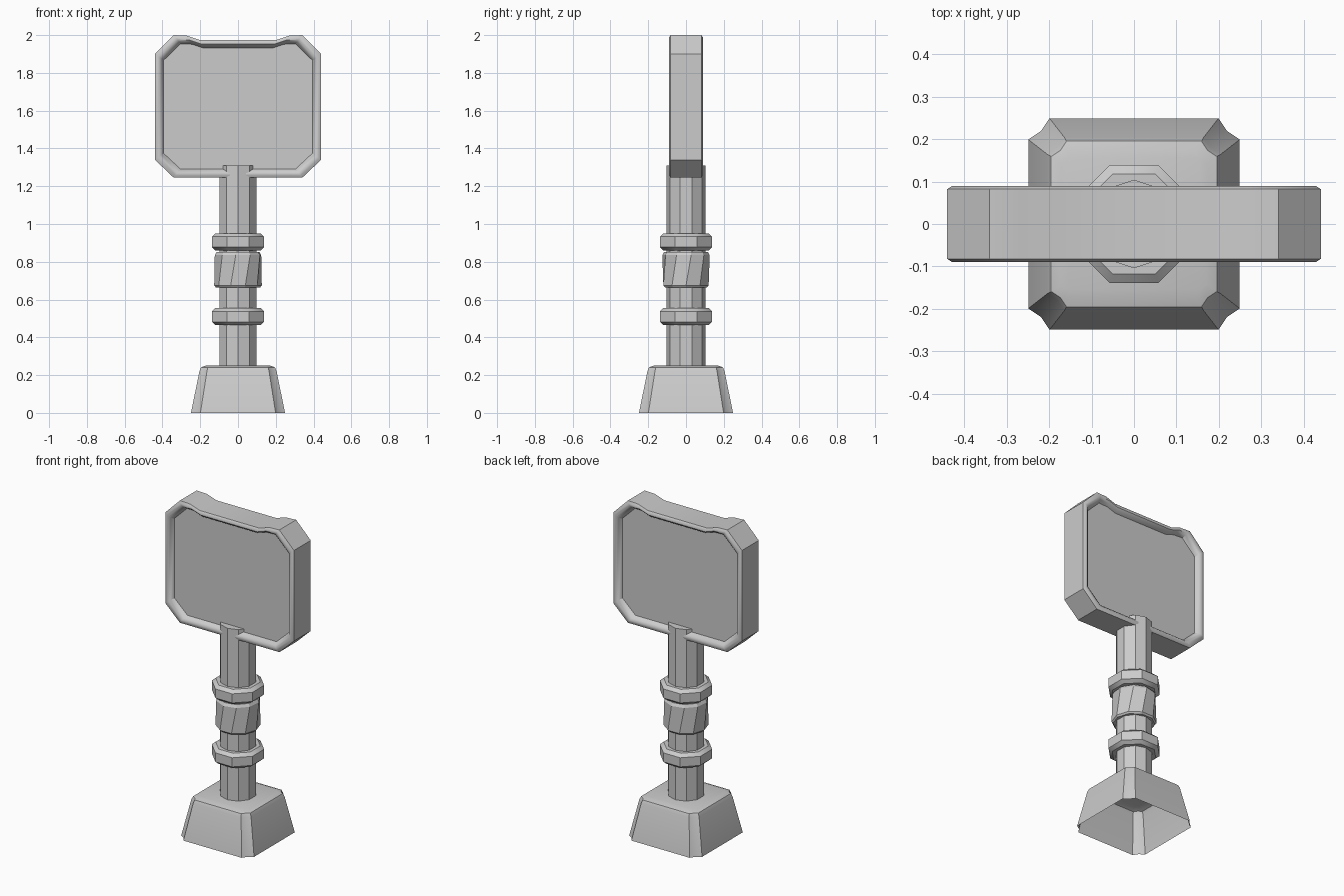
import bpy, bmesh
from math import sin, cos, pi, radians

if "Cube" in bpy.data.objects:
    bpy.data.objects.remove(bpy.data.objects["Cube"])


def loft(name, loops, cap_start=True, cap_end=True, angle=35):
    """Bridge a stack of equal-length point loops into one mesh."""
    bm = bmesh.new()
    rings = [[bm.verts.new(p) for p in loop] for loop in loops]
    for a, b in zip(rings, rings[1:]):
        n = len(a)
        for i in range(n):
            j = (i + 1) % n
            bm.faces.new((a[i], a[j], b[j], b[i]))
    if cap_start:
        bm.faces.new(rings[0][::-1])
    if cap_end:
        bm.faces.new(rings[-1])
    bmesh.ops.recalc_face_normals(bm, faces=bm.faces)
    mesh = bpy.data.meshes.new(name)
    bm.to_mesh(mesh)
    bm.free()
    ob = bpy.data.objects.new(name, mesh)
    bpy.context.collection.objects.link(ob)
    if angle:
        bpy.ops.object.select_all(action='DESELECT')
        ob.select_set(True)
        bpy.context.view_layer.objects.active = ob
        bpy.ops.object.shade_smooth_by_angle(angle=radians(angle))
    return ob


def circle(r, z, sides, turn=0.0):
    return [(r * cos(turn + 2 * pi * i / sides), r * sin(turn + 2 * pi * i / sides), z)
            for i in range(sides)]


# Base: hollow tapered shell, open below, with notched corners
def base_loop(half, corner, z):
    q = [(half, half - corner), (half - corner * 0.6, half - corner * 0.6), (half - corner, half)]
    pts = []
    for _ in range(4):
        pts += [(x, y, z) for x, y in q]
        q = [(-y, x) for x, y in q]
    return pts


loft("base", [base_loop(0.249, 0.05, 0), base_loop(0.204, 0.04, 0.222),
              base_loop(0.195, 0.036, 0.241), base_loop(0.172, 0.03, 0.25)],
     cap_start=False)

# Pole
loft("pole", [circle(0.104, 0.25, 10, pi / 2), circle(0.104, 1.31, 10, pi / 2)], angle=0)

# Two rounded octagonal collars
for name, z in (("lower_collar", 0.51), ("upper_collar", 0.905)):
    profile = [(0.095, -0.046), (0.128, -0.046), (0.15, -0.028),
               (0.15, 0.028), (0.128, 0.046), (0.095, 0.046)]
    loft(name, [circle(r, z + h, 8, pi / 8) for r, h in profile])

# Wrapped grip with slanting facets
loft("grip_wrap", [circle(0.118, 0.665, 10, 0), circle(0.126, 0.675, 10, 0),
                   circle(0.126, 0.835, 10, 0.22), circle(0.116, 0.852, 10, 0.22)], angle=0)

# Sign board: octagonal outline with a worn dip on top, raised rim, recessed faces
half = [(0.34, 1.245), (0.44, 1.34), (0.44, 1.9), (0.34, 2.0), (0.27, 1.997), (0.205, 1.975)]
outline = half + [(-x, z) for x, z in reversed(half)]


def board_loop(inset, y):
    return [(x * (1 - inset / 0.44), y, 1.6225 + (z - 1.6225) * (1 - inset / 0.3775))
            for x, z in outline]


rim = [(0.046, 0.058), (0.036, 0.08), (0.024, 0.09), (0.012, 0.09), (0.0, 0.082)]
loft("sign_board", [board_loop(o, -y) for o, y in rim]
     + [board_loop(o, y) for o, y in reversed(rim)], angle=40)
